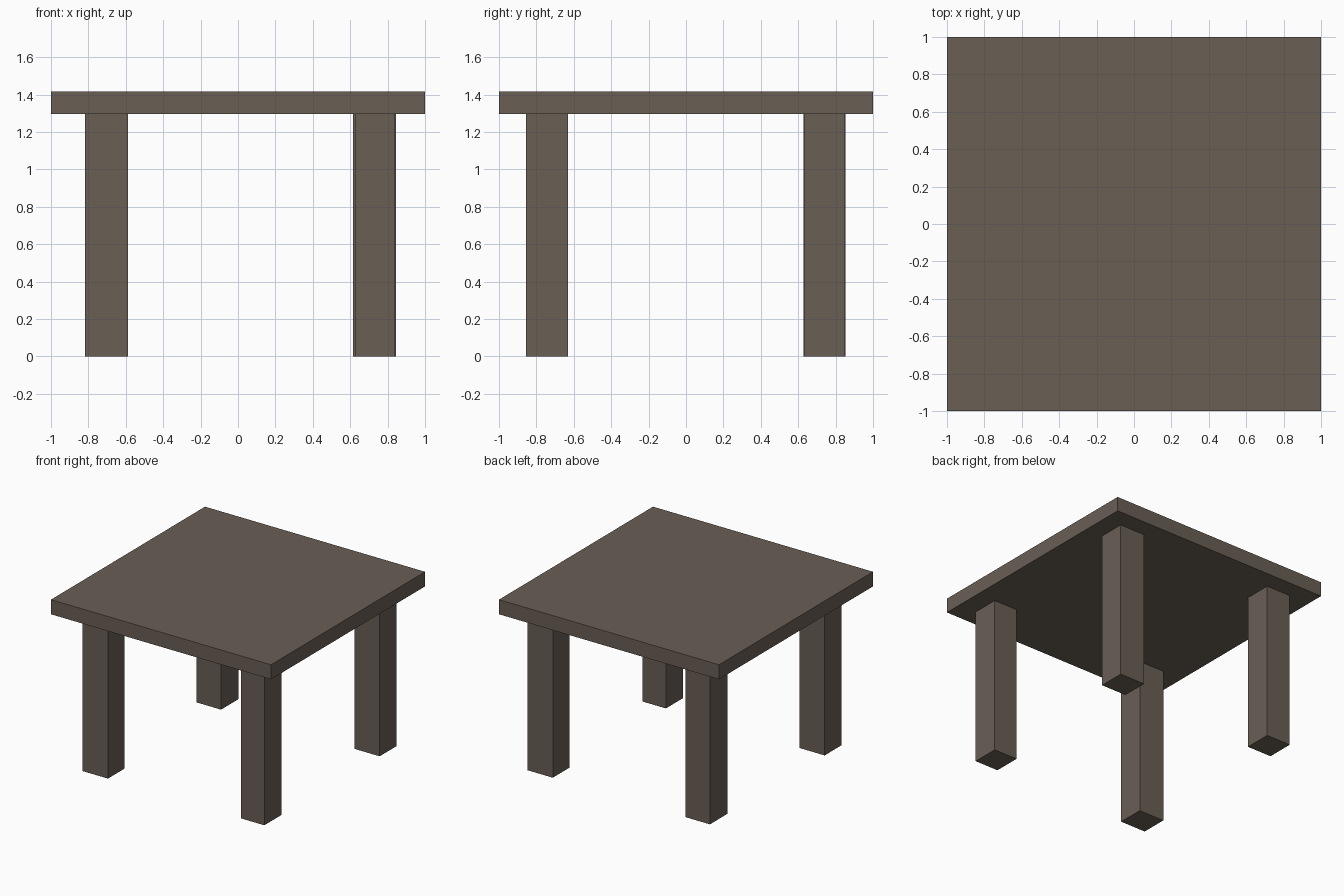
import bpy

if "Cube" in bpy.data.objects:
    bpy.data.objects.remove(bpy.data.objects["Cube"])

wood = bpy.data.materials.new("dark brown wood")
wood.diffuse_color = (0.144, 0.114, 0.091, 1.0)
wood.use_nodes = True
wood.node_tree.nodes["Principled BSDF"].inputs["Base Color"].default_value = wood.diffuse_color


def box(name, x, y, z):
    """Box from (min, max) ranges on each axis."""
    bpy.ops.mesh.primitive_cube_add(size=1)
    obj = bpy.context.object
    obj.name = name
    for v in obj.data.vertices:
        v.co = [lo + (c + 0.5) * (hi - lo) for c, (lo, hi) in zip(v.co, (x, y, z))]
    obj.data.materials.append(wood)
    return obj


BASE = 1.297

# Square slab top
box("table_top", (-1, 1), (-1, 1), (BASE, 1.417))

# Four legs, each hand-cut to a slightly different section
legs = {
    "front_left_leg": ((-0.818, -0.587), (-0.850, -0.632)),
    "front_right_leg": ((0.625, 0.839), (-0.856, -0.632)),
    "back_right_leg": ((0.615, 0.845), (0.632, 0.851)),
    "back_left_leg": ((-0.815, -0.594), (0.628, 0.853)),
}
for name, (x, y) in legs.items():
    box(name, x, y, (0, BASE))
